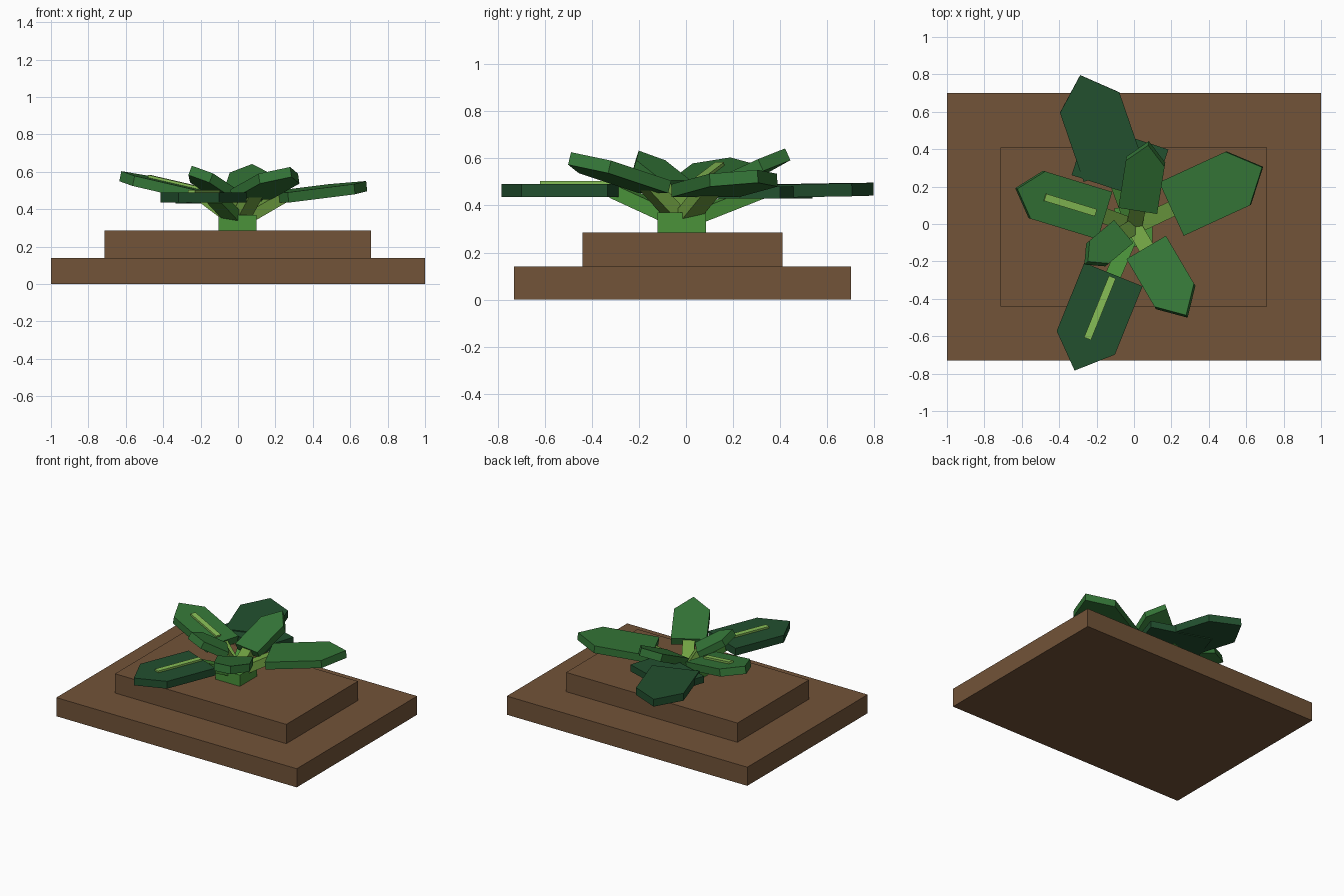
import bpy, bmesh
from math import radians, cos
from mathutils import Matrix, Vector

if "Cube" in bpy.data.objects:
    bpy.data.objects.remove(bpy.data.objects["Cube"])


def material(name, r, g, b):
    m = bpy.data.materials.new(name)
    m.use_nodes = True
    m.diffuse_color = (r, g, b, 1)
    m.node_tree.nodes["Principled BSDF"].inputs["Base Color"].default_value = (r, g, b, 1)
    return m


BROWN = material("soil_brown", 0.168, 0.087, 0.040)
DARK = material("dark_leaf_green", 0.016, 0.080, 0.028)
LEAF = material("leaf_green", 0.034, 0.178, 0.038)
STEM = material("stem_green", 0.069, 0.290, 0.042)
STALK = material("stalk_olive", 0.165, 0.360, 0.055)
RIB = material("rib_lime", 0.240, 0.510, 0.092)


def prism(name, outline, z0, z1, mat, matrix=Matrix()):
    """Extrude a flat outline from z0 to z1 and place it."""
    bm = bmesh.new()
    face = bm.faces.new([bm.verts.new((x, y, z0)) for x, y in outline])
    ext = bmesh.ops.extrude_face_region(bm, geom=[face])
    verts = [v for v in ext["geom"] if isinstance(v, bmesh.types.BMVert)]
    bmesh.ops.translate(bm, verts=verts, vec=(0, 0, z1 - z0))
    bm.transform(matrix)
    bmesh.ops.recalc_face_normals(bm, faces=bm.faces)
    mesh = bpy.data.meshes.new(name)
    bm.to_mesh(mesh)
    bm.free()
    mesh.materials.append(mat)
    obj = bpy.data.objects.new(name, mesh)
    bpy.context.collection.objects.link(obj)
    return obj


def rect(x0, x1, y0, y1):
    return [(x0, y0), (x1, y0), (x1, y1), (x0, y1)]


def leaf(name, root, heading, pitch, length, tip, width, mat, stalk_mat, rib=None):
    """Pointed slab leaf with a slanting stalk and an optional raised midrib."""
    place = (Matrix.Translation(root) @ Matrix.Rotation(radians(heading), 4, 'Z')
             @ Matrix.Rotation(radians(-pitch), 4, 'Y'))
    k = 1 / cos(radians(pitch))
    w, l = width / 2, length * k
    outline = [(0, -w), (l, -w), (l + tip * k, 0), (l, w), (0, w)]
    prism(name, outline, -0.055, 0, mat, place)
    if rib:
        prism(name + "_rib", rect(rib[0], rib[1], -0.02, 0.02), -0.01, 0.014, RIB, place)
    # stalk from the stem to the underside of the leaf
    start = Vector((0, -0.015, 0.33))
    end = place @ Vector((0.03, 0, -0.03))
    along = end - start
    turn = along.to_track_quat('X', 'Z').to_matrix().to_4x4()
    prism(name + "_stalk", rect(0, along.length, -0.042, 0.042), -0.03, 0.03,
          stalk_mat, Matrix.Translation(start) @ turn)


# Stepped ground and stem
prism("ground_lower", rect(-1, 1, -0.73, 0.70), 0, 0.14, BROWN)
prism("ground_upper", rect(-0.715, 0.71, -0.44, 0.41), 0.14, 0.285, BROWN)
prism("stem", rect(-0.105, 0.10, -0.12, 0.085), 0.285, 0.37, STEM)

# Large flat leaves
leaf("back_leaf", (-0.11, 0.28, 0.487), 109, 1, 0.39, 0.155, 0.336, DARK, STEM)
leaf("front_leaf", (-0.11, -0.27, 0.49), -112, 0, 0.394, 0.16, 0.336, DARK, STEM, (0.015, 0.37))
leaf("left_leaf", (0.20, 0.08, 0.49), 24.7, 6.5, 0.39, 0.144, 0.315, LEAF, STALK)
leaf("right_leaf", (-0.155, 0.045, 0.495), 163, 12.5, 0.375, 0.115, 0.265, LEAF, STALK, (0.055, 0.345))

# Smaller raised leaves
leaf("front_left_leaf", (0.065, -0.125, 0.505), -59.5, 16, 0.296, 0.125, 0.245, LEAF, STALK)
leaf("back_small_leaf", (0.02, 0.07, 0.48), 81, 24.5, 0.255, 0.10, 0.21, LEAF, STALK)
leaf("front_small_leaf", (-0.055, -0.04, 0.505), -140, 27, 0.17, 0.08, 0.16, LEAF, STALK)

# Low slab tucked under the back leaf
prism("back_leaf_base", rect(-0.225, 0.225, -0.145, 0.145), 0.43, 0.48, DARK,
      Matrix.Translation((-0.075, 0.33, 0)) @ Matrix.Rotation(radians(-18), 4, 'Z'))
